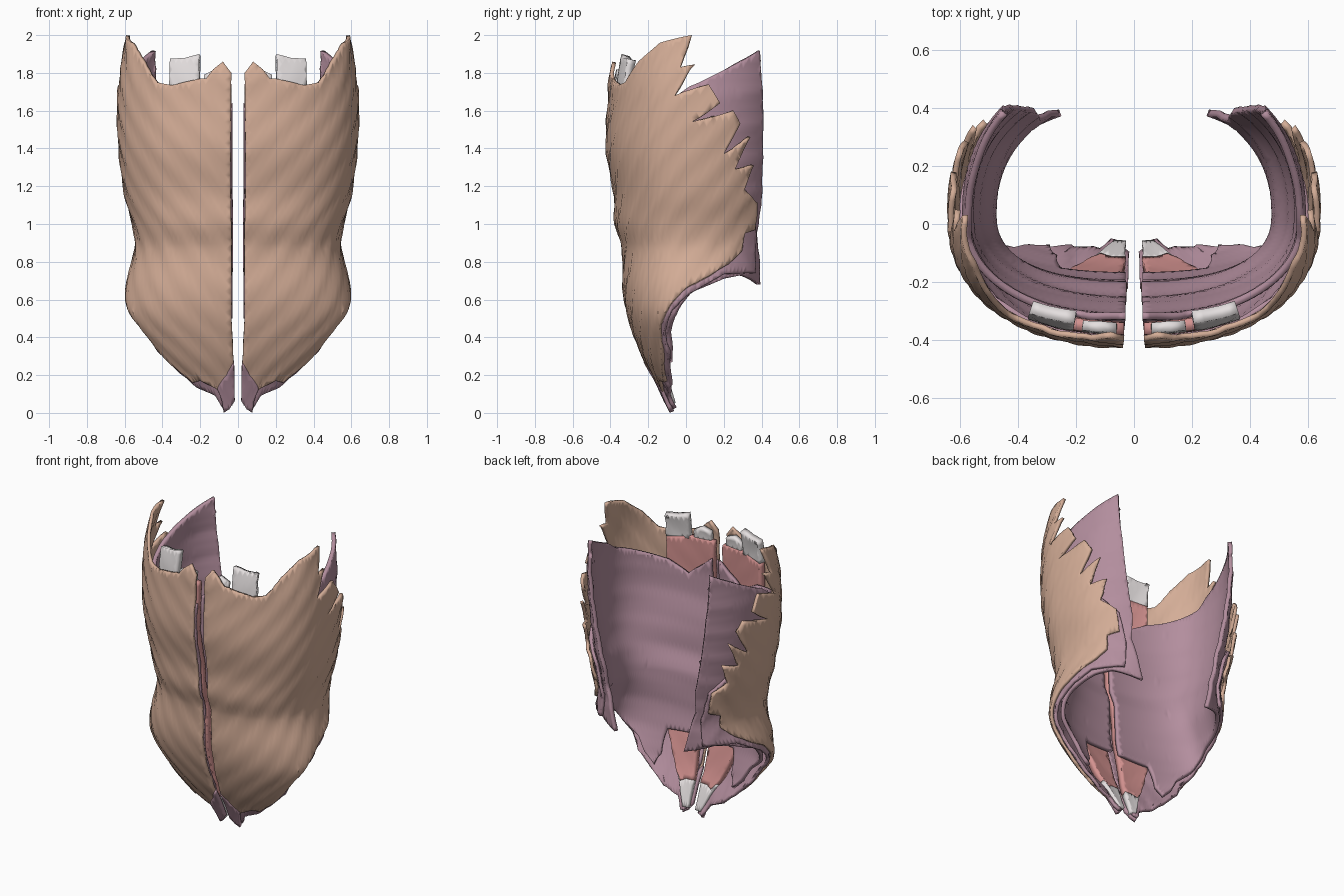
import bpy, math
from mathutils import Vector, geometry

if "Cube" in bpy.data.objects:
    bpy.data.objects.remove(bpy.data.objects["Cube"])

N, YC, STEP = 2.3, 0.03, 0.028     # superellipse power, section centre, mesh spacing

# Torso profile: height, half width, front y
TORSO = [(0, .22, -.085), (.15, .33, -.155), (.3, .47, -.235), (.5, .605, -.308),
         (.65, .603, -.335), (.87, .547, -.34), (1.0, .56, -.378), (1.15, .60, -.383),
         (1.4, .632, -.425), (1.65, .64, -.415), (1.8, .627, -.405), (2.0, .595, -.36)]
WIDTH = [(a, b) for a, b, c in TORSO]
FRONT = [(a, c) for a, b, c in TORSO]


def curve(tab, z):
    """Smooth interpolation through (z, value) pairs."""
    z = min(max(z, tab[0][0]), tab[-1][0])
    n = len(tab)
    for i in range(n - 1):
        if z <= tab[i + 1][0]:
            break
    (z0, v0), (z1, v1) = tab[i], tab[i + 1]

    def slope(k):
        a, b = tab[max(k - 1, 0)], tab[min(k + 1, n - 1)]
        return (b[1] - a[1]) / (b[0] - a[0])
    h = z1 - z0
    t = (z - z0) / h
    return ((1 + 2 * t) * (1 - t) ** 2 * v0 + t * (1 - t) ** 2 * h * slope(i)
            + t * t * (3 - 2 * t) * v1 + t * t * (t - 1) * h * slope(i + 1))


def section(z, df, ds):
    """Half width, front depth and back depth of a layer at height z."""
    return (curve(WIDTH, z) - ds, YC - curve(FRONT, z) - curve(df, z),
            .45 + .125 * (max(z, .5) - .7) - ds)


def material(name, col):
    m = bpy.data.materials.new(name)
    m.diffuse_color = (*col, 1)
    m.use_nodes = True
    m.node_tree.nodes["Principled BSDF"].inputs["Base Color"].default_value = m.diffuse_color
    return m


TAN = material("tan_muscle", (.66, .42, .31))
MAUVE = material("mauve_muscle", (.45, .27, .34))
RED = material("red_muscle", (.66, .29, .28))
WHITE = material("tendon_white", (.78, .74, .74))


def sheet(name, mat, up, side=(), down=(), df=.0, ds=0., thick=.02, ripple=.003, tilt=.6):
    """Curved muscle sheet. up/down outline points are (x, z), side points are (y, z)."""
    df = df if isinstance(df, list) else [(0, df), (2, df)]

    def from_x(p):
        w = section(p[1], df, ds)[0]
        return Vector((math.asin(min(p[0] / w, 1) ** (N / 2)), p[1]))

    def from_y(p):
        w, f, b = section(p[1], df, ds)
        c = (YC - p[0]) / (f if p[0] < YC else b)
        c = max(min(c, .96), -.96)
        return Vector((math.acos(math.copysign(abs(c) ** (N / 2), c)), p[1]))

    corners = [from_x(p) for p in up] + [from_y(p) for p in side] + [from_x(p) for p in down]
    pts = []
    for a, b in zip(corners, corners[1:] + corners[:1]):
        k = max(1, round((Vector(((b.x - a.x) * .5, b.y - a.y))).length / STEP))
        pts += [a.lerp(b, i / k) for i in range(k)]
    rim = len(pts)
    edges = [(i, (i + 1) % rim) for i in range(rim)]
    for j in range(int(2 / STEP) + 1):
        for i in range(int(3 / (2 * STEP)) + 1):
            pts.append(Vector(((i + .5 * (j % 2)) * 2 * STEP, j * STEP)))
    vs, _, fs, *_ = geometry.delaunay_2d_cdt(pts, edges, [list(range(rim))], 1, 1e-5)
    used = sorted({i for f in fs for i in f})
    index = {v: i for i, v in enumerate(used)}
    verts = []
    for i in used:
        t, z = vs[i]
        w, f, b = section(z, df, ds)
        r = ripple * (math.sin(34 * (z - tilt * t)) + .6 * math.sin(71 * (z - tilt * t) + 3 * t))
        s, c = max(math.sin(t), 0), math.cos(t)
        verts.append(((w + r) * s ** (2 / N),
                      YC - ((f if c > 0 else b) + r) * math.copysign(abs(c) ** (2 / N), c), z))
    me = bpy.data.meshes.new(name)
    me.from_pydata(verts, [], [[index[i] for i in f] for f in fs])
    me.materials.append(mat)
    ob = bpy.data.objects.new(name, me)
    bpy.context.collection.objects.link(ob)
    sol = ob.modifiers.new("thickness", 'SOLIDIFY')
    sol.thickness, sol.offset = thick, -1
    ob.modifiers.new("mirror", 'MIRROR')
    bpy.ops.object.select_all(action='DESELECT')
    ob.select_set(True)
    bpy.context.view_layer.objects.active = ob
    bpy.ops.object.shade_smooth_by_angle(angle=math.radians(40))
    return ob


# Outer layer with saw-toothed back edge
sheet("external_oblique", TAN,
      [(.04, .14), (.022, .24), (.035, .6), (.04, 1.2), (.035, 1.8), (.08, 1.86), (.13, 1.82),
       (.17, 1.77), (.2, 1.77), (.35, 1.735)],
      [(-.32, 1.75), (-.25, 1.86), (-.14, 1.96), (.03, 2.0), (-.03, 1.83), (.05, 1.845),
       (-.06, 1.68), (.12, 1.74), (.18, 1.64), (.03, 1.54), (.25, 1.6), (.29, 1.53), (.2, 1.37),
       (.34, 1.46), (.26, 1.29), (.36, 1.31), (.31, 1.18), (.38, 1.11), (.37, .97), (.31, .95),
       (.3, .86), (.23, .79), (.1, .72), (0, .66), (-.09, .57), (-.14, .46)],
      [(.44, .345), (.35, .25), (.24, .16), (.2, .17), (.12, .13), (.08, .09)])

# Middle layer, showing along the lower rim
sheet("internal_oblique", MAUVE,
      [(.05, .03), (.03, .3), (.035, 1.6), (.3, 1.55)],
      [(-.1, 1.42), (.1, 1.32), (.3, 1.2), (.37, 1.1), (.37, .74), (.21, .74), (.1, .68),
       (0, .62), (-.08, .54), (-.12, .42)],
      [(.42, .32), (.33, .23), (.23, .14), (.12, .09), (.08, .02)],
      df=.018, ds=.024, thick=.02, tilt=-.4)

# Deep layer: rear sheath, side wall and back flap
sheet("transversus", MAUVE,
      [(.03, .5), (.03, 1.64), (.1, 1.58), (.2, 1.5), (.33, 1.57)],
      [(-.06, 1.67), (.15, 1.79), (.39, 1.92), (.41, 1.6), (.4, 1.1), (.375, .95), (.395, .68),
       (.3, .73), (.21, .715), (.05, .65), (-.05, .55), (-.1, .42)],
      [(.37, .33), (.3, .26), (.27, .33), (.25, .49)],
      df=[(0, .02), (.2, .06), (.5, .115), (1.2, .1), (1.8, .08)], ds=.05, thick=.025,
      ripple=.002, tilt=.08)

# Vertical front muscle and its end tendons
RECTUS = [(0, .005), (.2, .03), (.5, .07), (1.2, .045), (1.8, .03)]
sheet("rectus", RED, [(.03, .2), (.035, 1.74), (.2, 1.74), (.36, 1.72), (.32, 1.0),
                      (.27, .5), (.155, .22), (.12, .18), (.08, .2)],
      df=RECTUS, ds=.02, thick=.042, ripple=.001)
sheet("lower_tendon", WHITE, [(.03, .04), (.03, .2), (.08, .2), (.12, .18), (.155, .22),
                              (.07, .04)],
      df=RECTUS, ds=.02, thick=.038, ripple=.0005)
sheet("upper_outer_tendon", WHITE, [(.21, 1.73), (.205, 1.9), (.28, 1.88), (.36, 1.875),
                                    (.365, 1.72)], df=.03, thick=.045, ripple=.001)
sheet("upper_inner_tendon", WHITE, [(.06, 1.73), (.06, 1.8), (.12, 1.82), (.18, 1.79),
                                    (.18, 1.73)], df=.03, thick=.035, ripple=.001)

# Small triangular muscle at the base
sheet("pyramidalis", MAUVE, [(.018, .06), (.02, .27), (.06, .2), (.11, .13), (.085, .06),
                             (.075, .0), (.045, .02)], df=-.004, thick=.025, ripple=.001)
